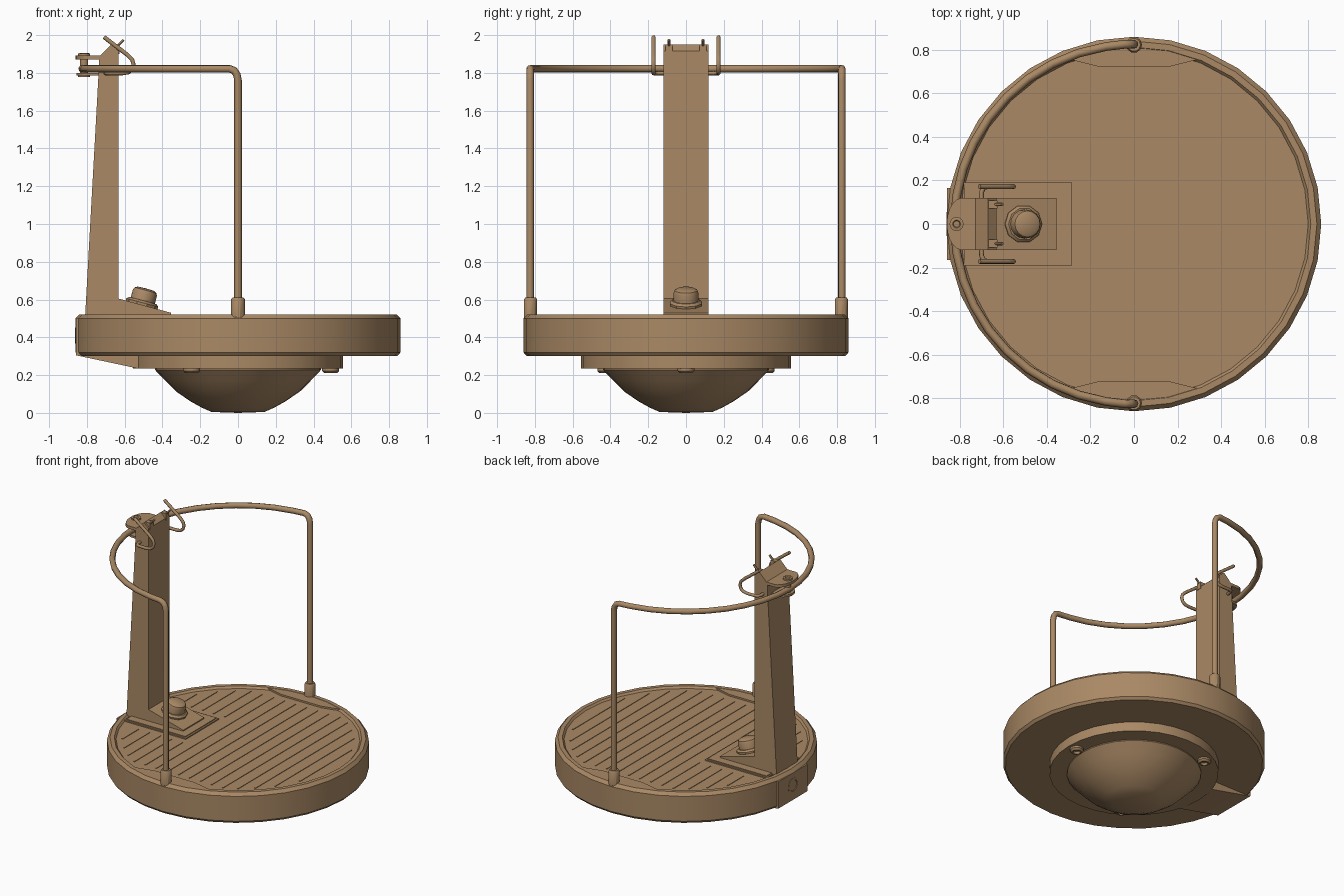
import bpy, bmesh, math
from math import sin, cos, pi, radians, sqrt
from mathutils import Matrix, Vector

if "Cube" in bpy.data.objects:
    bpy.data.objects.remove(bpy.data.objects["Cube"])

tan = bpy.data.materials.new("tan_brown")
tan.diffuse_color = (0.40, 0.25, 0.13, 1)
tan.use_nodes = True
tan.node_tree.nodes["Principled BSDF"].inputs["Base Color"].default_value = tan.diffuse_color


def finish(name, bm, matrix=None, angle=35):
    if matrix:
        bm.transform(matrix)
    bmesh.ops.recalc_face_normals(bm, faces=bm.faces[:])
    me = bpy.data.meshes.new(name)
    bm.to_mesh(me)
    bm.free()
    ob = bpy.data.objects.new(name, me)
    bpy.context.collection.objects.link(ob)
    me.materials.append(tan)
    bpy.ops.object.select_all(action='DESELECT')
    ob.select_set(True)
    bpy.context.view_layer.objects.active = ob
    bpy.ops.object.shade_smooth_by_angle(angle=radians(angle))
    return ob


def lathe(name, prof, n=32, matrix=None, angle=35):
    """Spin an (r, z) profile about z."""
    bm = bmesh.new()
    rings = []
    for r, z in prof:
        if r == 0:
            rings.append([bm.verts.new((0, 0, z))] * n)
        else:
            rings.append([bm.verts.new((r * cos(2 * pi * i / n), r * sin(2 * pi * i / n), z)) for i in range(n)])
    for a, b in zip(rings, rings[1:]):
        for i in range(n):
            j = (i + 1) % n
            vs = list(dict.fromkeys([a[i], a[j], b[j], b[i]]))
            if len(vs) > 2:
                bm.faces.new(vs)
    return finish(name, bm, matrix, angle)


def prism(name, pts, a, b, axis='z', angle=35):
    """Extrude a polygon: (x, y) along z, or (x, z) along y."""
    bm = bmesh.new()
    put = (lambda p, t: (p[0], p[1], t)) if axis == 'z' else (lambda p, t: (p[0], t, p[1]))
    lo = [bm.verts.new(put(p, a)) for p in pts]
    hi = [bm.verts.new(put(p, b)) for p in pts]
    bm.faces.new(lo)
    bm.faces.new(hi)
    for i in range(len(pts)):
        j = (i + 1) % len(pts)
        bm.faces.new((lo[i], lo[j], hi[j], hi[i]))
    return finish(name, bm, None, angle)


def tube(name, pts, r, n=8):
    """Sweep a round section along a path."""
    bm = bmesh.new()
    P = [Vector(p) for p in pts]
    d = (P[1] - P[0]).normalized()
    u = d.orthogonal().normalized()
    rings = []
    for i, p in enumerate(P):
        d0 = (p - P[i - 1]).normalized() if i else (P[1] - p).normalized()
        d1 = (P[i + 1] - p).normalized() if i < len(P) - 1 else d0
        t = (d0 + d1).normalized()
        u = (u - t * u.dot(t)).normalized()
        v = t.cross(u)
        rings.append([bm.verts.new(p + r * (cos(2 * pi * k / n) * u + sin(2 * pi * k / n) * v)) for k in range(n)])
    for a, b in zip(rings, rings[1:]):
        for k in range(n):
            j = (k + 1) % n
            bm.faces.new((a[k], a[j], b[j], b[k]))
    bm.faces.new(rings[0])
    bm.faces.new(rings[-1])
    return finish(name, bm, None, 50)


def rect(x0, x1, y0, y1):
    return [(x0, y0), (x1, y0), (x1, y1), (x0, y1)]


at = Matrix.Translation

# Platform disc with chamfered rim and recessed floor
lathe("platform", [(0, .508), (.80, .508), (.812, .522), (.84, .522), (.86, .50),
                   (.86, .32), (.845, .302), (0, .302)], 32, None, 30)

# Rim pads beside the rail feet
for s, side in ((-1, "front"), (1, "back")):
    prism(side + "_rim_pad", [(-.3, s * .757), (-.16, s * .722), (.16, s * .722), (.3, s * .757),
                              (.2, s * .805), (-.2, s * .805)], .5, .52)

# Tread lines on the floor
for i in range(16):
    x = -.63 + i * .0887
    top = min(.67, sqrt(.76 ** 2 - x * x))
    spans = [(-top, -.24), (.24, top)] if x < -.26 else [(-top, top)]
    for a, b in spans:
        prism("tread_line", rect(x - .004, x + .004, a, b), .5, .512)

# Underside: base ring, bowl, bolts, rear fairing
lathe("base_ring", [(0, .31), (.555, .31), (.555, .235), (0, .235)])
lathe("bowl", [(.44, .24), (.44, .228), (.385, .17), (.33, .115), (.25, .06), (.19, .027), (.14, .005), (0, 0)])
for k in range(3):
    a = k * 2 * pi / 3
    lathe("base_bolt", [(.045, .24), (.045, .222), (.033, .21), (.024, .21), (.018, .225), (0, .225)], 12,
          at((.49 * cos(a), .49 * sin(a), 0)))
prism("rear_fairing", [(-.858, .50), (-.858, .305), (-.53, .235), (-.4, .235), (-.4, .32), (-.8, .50)],
      -.165, .165, 'y')
lathe("rear_port", [(.05, -.02), (.055, .006), (.04, .008), (.033, -.01), (0, -.01)], 16,
      at((-.854, 0, .41)) @ Matrix.Rotation(-pi / 2, 4, 'Y'))

# Plate under the column
prism("column_plate", rect(-.78, -.285, -.19, .19), .5, .516)
prism("column_plate_inset", rect(-.77, -.297, -.178, .178), .51, .522)

# Steering column with wedge foot
prism("column", [(-.81, .5), (-.738, 1.80), (-.735, 1.885), (-.67, 1.95), (-.632, 1.915),
                 (-.632, .605), (-.355, .53), (-.355, .5)], -.12, .12, 'y', 20)

# Foot button, tilted with the foot
tilt = at((-.51, 0, .572)) @ Matrix.Rotation(radians(15), 4, 'Y')
lathe("foot_button_base", [(0, -.02), (.085, -.02), (.088, .012), (.075, .024), (0, .024)], 10, tilt, 25)
lathe("foot_button", [(.066, .0), (.066, .065), (.06, .08), (.045, .088), (0, .09)], 16, tilt, 40)

# Guard rail and its sockets
R = .825
half = [(0, -R, .52), (0, -R, 1.76), (-.006, -R, 1.79), (-.02, -R, 1.812), (-.045, -R, 1.822)]
arc = [(-R * sin(a), -R * cos(a), 1.822) for a in (radians(9 + 162 * i / 18) for i in range(19))]
tube("guard_rail", half + arc + [(x, -y, z) for x, y, z in reversed(half)], .02)
for s in (-1, 1):
    lathe("rail_socket", [(0, .5), (.037, .5), (.037, .60), (.03, .61), (0, .61)], 10, at((0, s * .823, 0)))

# Rail clamp: two rounded tabs and a bolt
tab = [(-.66, -.12), (-.79, -.12)]
tab += [(-.79 - .07 * sin(t), -.12 * cos(t)) for t in (pi * i / 10 for i in range(1, 10))]
tab += [(-.79, .12), (-.66, .12)]
prism("upper_clamp_tab", tab, 1.872, 1.892, 'z')
small = [(-.70, -.07)] + [(-.80 - .055 * sin(t), -.07 * cos(t)) for t in (pi * i / 8 for i in range(9))] + [(-.70, .07)]
prism("lower_clamp_tab", small, 1.785, 1.80, 'z')
lathe("clamp_bolt", [(0, 1.778), (.032, 1.778), (.032, 1.80), (.022, 1.80), (.022, 1.885),
                     (.032, 1.885), (.032, 1.903), (.018, 1.905), (.014, 1.898), (0, 1.898)], 16, at((-.815, 0, 0)))

# Looped handles and small levers on both sides of the head
for s in (-1, 1):
    y = s * .172
    tube("hand_loop", [(-.71, y, 1.99), (-.585, y, 1.895), (-.56, y, 1.87), (-.553, y, 1.845), (-.56, y, 1.82),
                       (-.58, y, 1.803), (-.61, y, 1.798), (-.67, y, 1.798), (-.69, y - s * .006, 1.798),
                       (-.70, y - s * .025, 1.798), (-.70, s * .10, 1.798)], .011)
    prism("lever_base", rect(-.668, -.628, s * .09 - .018, s * .09 + .018), 1.90, 1.95)
    tube("lever", [(-.66, s * .09, 1.92), (-.605, s * .09, 1.975)], .008, 6)
